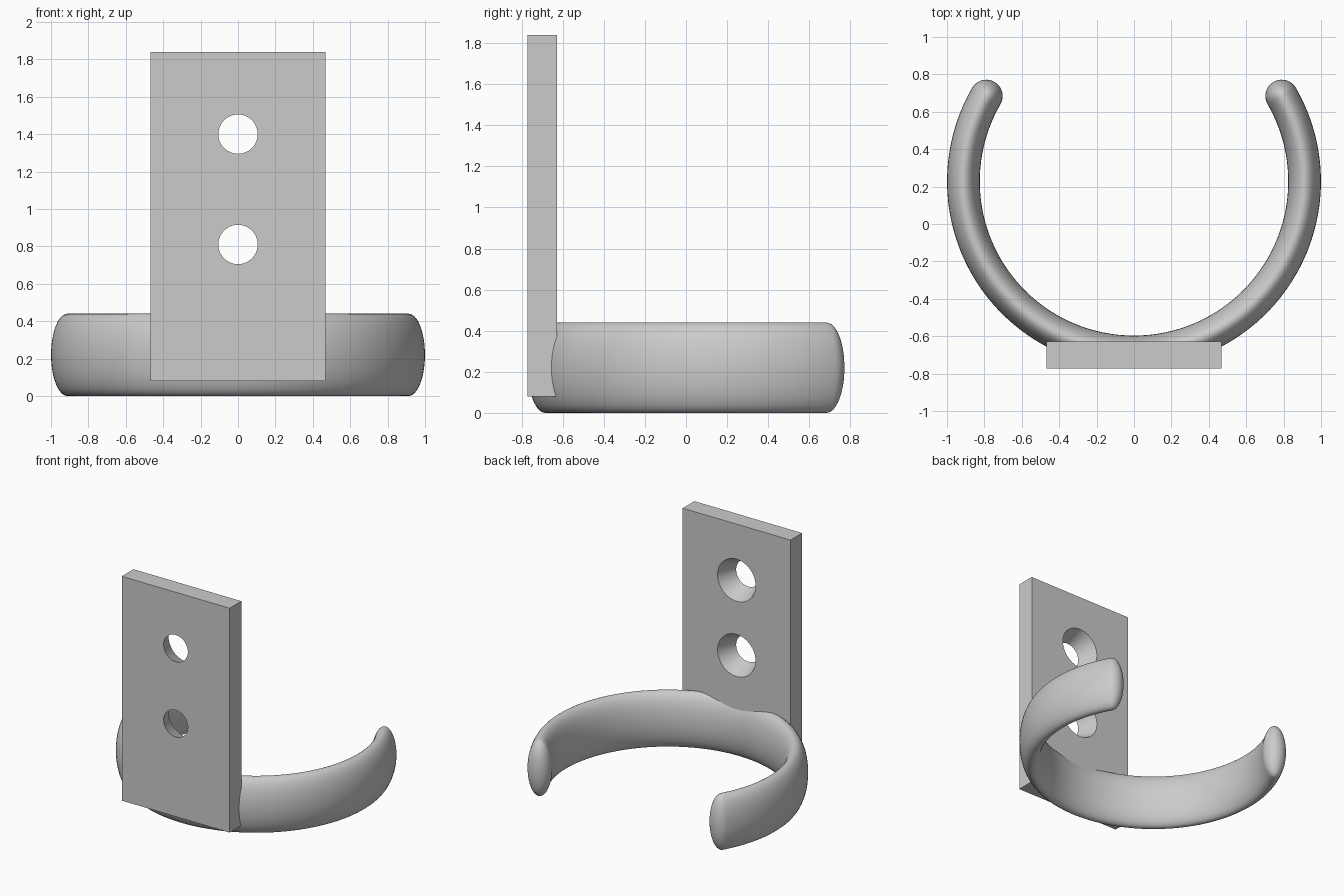
import bpy, bmesh
from math import sin, cos, pi, radians
from mathutils import Vector

cube = bpy.data.objects.get("Cube")
if cube:
    bpy.data.objects.remove(cube, do_unlink=True)

GREY = (0.6, 0.6, 0.6, 1)
mat = bpy.data.materials.new("plain_grey")
mat.use_nodes = True
mat.diffuse_color = GREY
mat.node_tree.nodes["Principled BSDF"].inputs["Base Color"].default_value = GREY


def add_object(name, bm):
    bmesh.ops.recalc_face_normals(bm, faces=bm.faces)
    mesh = bpy.data.meshes.new(name)
    bm.to_mesh(mesh)
    bm.free()
    mesh.materials.append(mat)
    obj = bpy.data.objects.new(name, mesh)
    bpy.context.collection.objects.link(obj)
    return obj


def activate(obj):
    bpy.ops.object.select_all(action="DESELECT")
    obj.select_set(True)
    bpy.context.view_layer.objects.active = obj


# Open hook: an upright ellipse swept along an arc, with rounded ends
RADIUS, CENTRE_Y, THICK, HALF_H = 0.912, 0.228, 0.0875, 0.22
SIDES, STEPS, CAP = 48, 120, 10
START, END = radians(-210), radians(30)

stations = [(START, cos(i / CAP * pi / 2), -sin(i / CAP * pi / 2)) for i in range(CAP - 1, 0, -1)]
stations += [(START + (END - START) * i / STEPS, 1, 0) for i in range(STEPS + 1)]
stations += [(END, cos(i / CAP * pi / 2), sin(i / CAP * pi / 2)) for i in range(1, CAP)]


def hook_point(angle, scale, push, turn):
    out = Vector((cos(angle), sin(angle), 0))
    along = Vector((-sin(angle), cos(angle), 0))
    return (Vector((0, CENTRE_Y, HALF_H)) + out * (RADIUS + THICK * scale * cos(turn))
            + along * THICK * push + Vector((0, 0, HALF_H * scale * sin(turn))))


bm = bmesh.new()
rings = [[bm.verts.new(hook_point(a, s, p, 2 * pi * k / SIDES)) for k in range(SIDES)]
         for a, s, p in stations]
for r, q in zip(rings, rings[1:]):
    for k in range(SIDES):
        n = (k + 1) % SIDES
        bm.faces.new((r[k], r[n], q[n], q[k]))
for ring, angle, push in ((rings[0], START, -1), (rings[-1], END, 1)):
    tip = bm.verts.new(hook_point(angle, 0, push, 0))
    for k in range(SIDES):
        bm.faces.new((ring[k], ring[(k + 1) % SIDES], tip))
hook = add_object("hook", bm)
activate(hook)
bpy.ops.object.shade_smooth_by_angle(angle=radians(40))

# Flat mounting plate
FRONT, BACK, HALF_W, BOTTOM, TOP = -0.772, -0.627, 0.468, 0.08, 1.84
bm = bmesh.new()
bmesh.ops.create_cube(bm, size=1)
for v in bm.verts:
    v.co = (v.co.x * 2 * HALF_W, (FRONT + BACK) / 2 + v.co.y * (BACK - FRONT),
            (BOTTOM + TOP) / 2 + v.co.z * (TOP - BOTTOM))
plate = add_object("mounting_plate", bm)

# Countersunk screw holes, wider at the back
HOLE, SINK, OVER = 0.105, 0.165, 0.02
slope = (SINK - HOLE) / (BACK - FRONT)
for z in (0.81, 1.4):
    bm = bmesh.new()
    loops = []
    for y in (FRONT - OVER, BACK + OVER):
        r = HOLE + slope * (y - FRONT)
        loops.append([bm.verts.new((r * cos(2 * pi * k / 64), y, z + r * sin(2 * pi * k / 64)))
                      for k in range(64)])
    for k in range(64):
        n = (k + 1) % 64
        bm.faces.new((loops[0][k], loops[0][n], loops[1][n], loops[1][k]))
    for loop in loops:
        bm.faces.new(loop)
    cutter = add_object("hole_cutter", bm)
    cutter.hide_render = True
    mod = plate.modifiers.new("screw_hole", "BOOLEAN")
    mod.operation = "DIFFERENCE"
    mod.solver = "EXACT"
    mod.object = cutter
    activate(plate)
    bpy.ops.object.modifier_apply(modifier=mod.name)
    bpy.data.objects.remove(cutter, do_unlink=True)
activate(plate)
bpy.ops.object.shade_smooth_by_angle(angle=radians(20))
